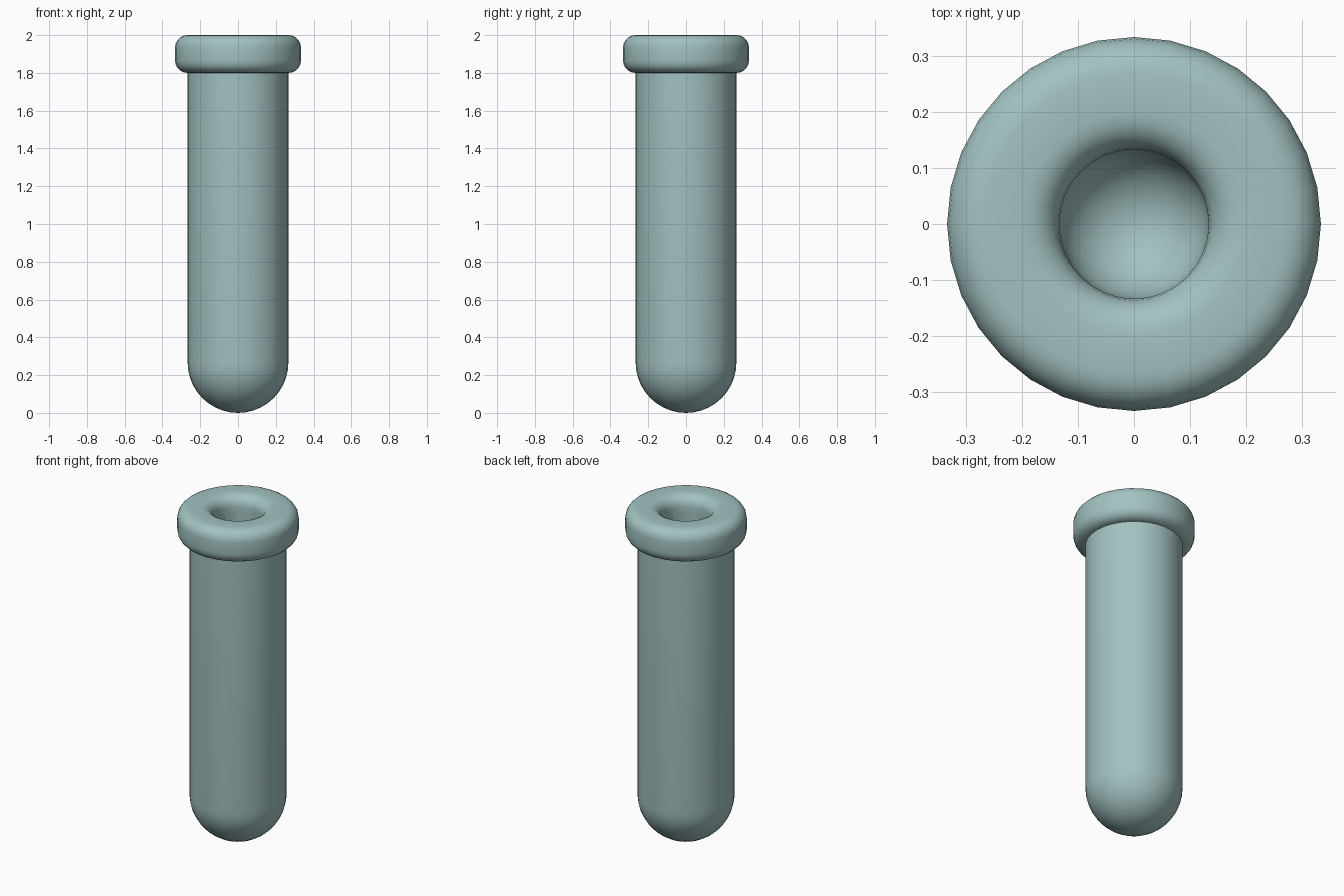
import bpy
import bmesh
from math import sin, cos, pi

SEGMENTS = 32
UNIT = 2 / 15           # wall thickness; the other sizes are multiples of it
OUTER = 2 * UNIT        # outside radius of the tube
INNER = UNIT            # bore radius
RIM_OUTER = 2.5 * UNIT
RIM_HEIGHT = 1.5 * UNIT
RIM_CORNER = 0.065
TOP = 2.0

old = bpy.data.objects.get("Cube")
if old:
    bpy.data.objects.remove(old, do_unlink=True)

glass = bpy.data.materials.new("pale teal glass")
colour = (0.36, 0.54, 0.53, 1)
glass.use_nodes = True
glass.diffuse_color = colour
glass.node_tree.nodes["Principled BSDF"].inputs["Base Color"].default_value = colour


def arc(cx, cz, radius, start, end, steps):
    """Points of an arc in the (radius, height) plane."""
    angles = [start + (end - start) * i / steps for i in range(steps + 1)]
    return [(cx + radius * cos(a), cz + radius * sin(a)) for a in angles]


def lathe(name, profile, closed=False):
    """Revolve a (radius, height) profile around the z axis."""
    bm = bmesh.new()
    verts = [bm.verts.new((r, 0, z)) for r, z in profile]
    pairs = list(zip(verts, verts[1:]))
    if closed:
        pairs.append((verts[-1], verts[0]))
    edges = [bm.edges.new(p) for p in pairs]
    bmesh.ops.spin(bm, geom=verts + edges, axis=(0, 0, 1), cent=(0, 0, 0),
                   angle=2 * pi, steps=SEGMENTS, use_duplicate=False)
    bmesh.ops.remove_doubles(bm, verts=bm.verts, dist=1e-5)
    bmesh.ops.recalc_face_normals(bm, faces=bm.faces)
    mesh = bpy.data.meshes.new(name)
    bm.to_mesh(mesh)
    bm.free()
    mesh.materials.append(glass)
    obj = bpy.data.objects.new(name, mesh)
    bpy.context.collection.objects.link(obj)
    bpy.ops.object.select_all(action="DESELECT")
    obj.select_set(True)
    bpy.context.view_layer.objects.active = obj
    bpy.ops.object.shade_smooth_by_angle(angle=pi / 4)
    return obj


# Tube: round-bottomed outer wall, open mouth inside the rim, round-bottomed bore
mouth = TOP - RIM_HEIGHT / 2
outside = arc(0, OUTER, OUTER, -pi / 2, 0, 10) + [(OUTER, mouth)]
inside = [(INNER, mouth)] + arc(0, OUTER, INNER, 0, -pi / 2, 10)
lathe("tube_body", outside + inside)

# Rim: ring with a rounded square section
half = RIM_HEIGHT / 2
flat = half - RIM_CORNER
middle = (RIM_OUTER + INNER) / 2
section = []
for i, (sx, sz) in enumerate([(1, 1), (-1, 1), (-1, -1), (1, -1)]):
    section += arc(middle + sx * flat, mouth + sz * flat, RIM_CORNER,
                   i * pi / 2, (i + 1) * pi / 2, 5)
lathe("rim", section, closed=True)
